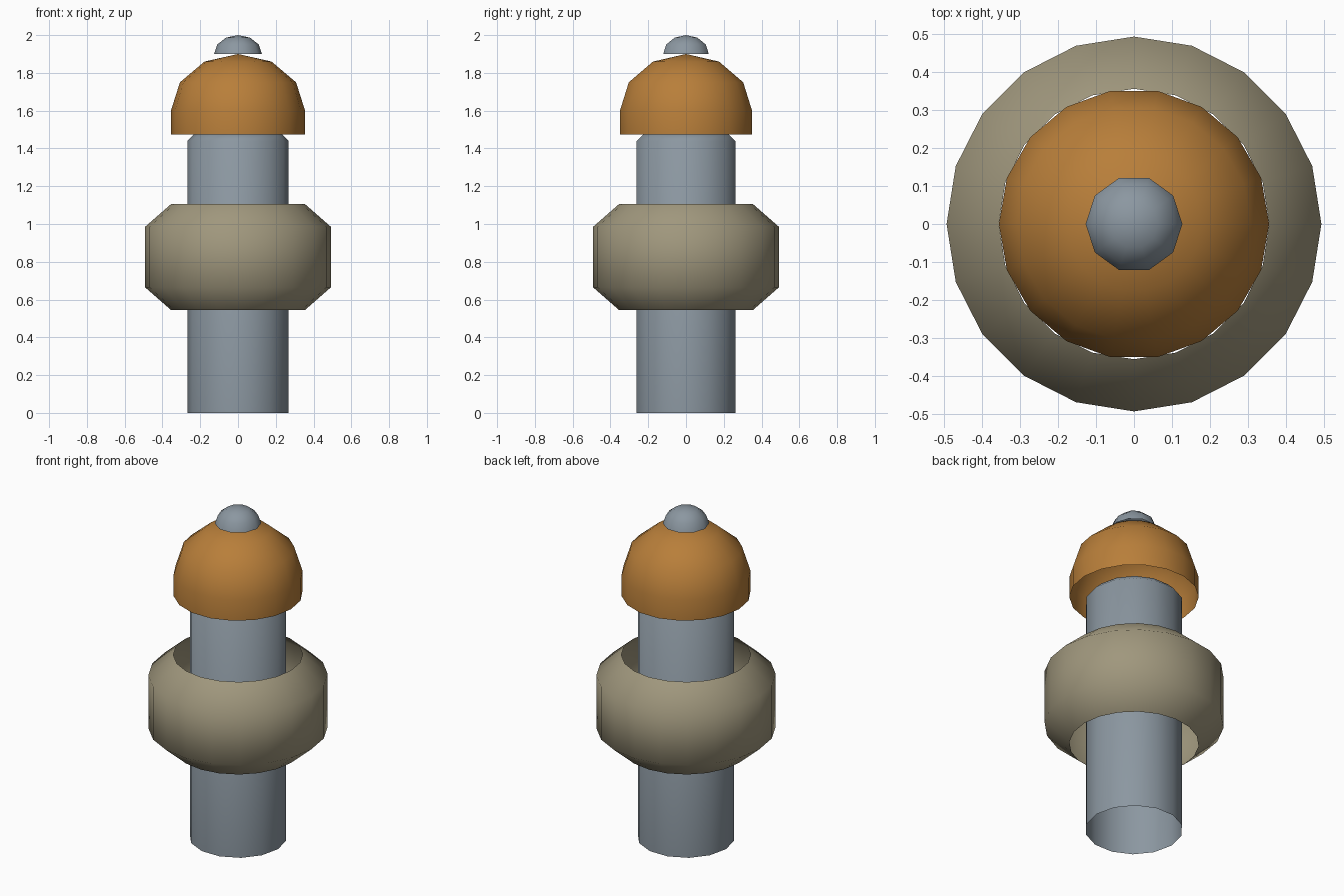
import bpy
import bmesh
from math import cos, sin, pi

if "Cube" in bpy.data.objects:
    bpy.data.objects.remove(bpy.data.objects["Cube"])


def material(name, rgb):
    m = bpy.data.materials.new(name)
    m.diffuse_color = (*rgb, 1)
    m.use_nodes = True
    m.node_tree.nodes["Principled BSDF"].inputs["Base Color"].default_value = m.diffuse_color
    return m


def lathe(name, profile, sides, mat):
    """Open thin shell turned around the z axis from (radius, height) points."""
    bm = bmesh.new()
    rows = []
    for r, z in profile:
        if r == 0:
            rows.append([bm.verts.new((0, 0, z))] * sides)
        else:
            rows.append([bm.verts.new((r * cos(2 * pi * i / sides),
                                       r * sin(2 * pi * i / sides), z))
                         for i in range(sides)])
    for low, high in zip(rows, rows[1:]):
        for i in range(sides):
            j = (i + 1) % sides
            corners = [low[i], low[j], high[j], high[i]]
            face = bm.faces.new(list(dict.fromkeys(corners)))
            face.smooth = True
    mesh = bpy.data.meshes.new(name)
    bm.to_mesh(mesh)
    bm.free()
    mesh.materials.append(mat)
    ob = bpy.data.objects.new(name, mesh)
    bpy.context.collection.objects.link(ob)
    return ob


def dome(radius, base, height):
    """Quarter-round profile in three steps, ending at the pole."""
    arc = [(radius * cos(k * pi / 6), base + height * sin(k * pi / 6))
           for k in range(3)]
    return arc + [(0, base + height)]


steel = material("steel grey", (0.26, 0.31, 0.355))
orange = material("burnt orange", (0.48, 0.21, 0.042))
tan = material("dull tan", (0.35, 0.31, 0.205))

# Central tube, open below, shallow rounded top
lathe("column", [(0.268, 0)] + dome(0.268, 1.44, 0.07), 14, steel)
# Chamfered collar, open at top and bottom
lathe("collar", [(0.355, 0.545), (0.492, 0.665), (0.492, 0.985), (0.355, 1.105)],
      20, tan)
# Cap with a short straight skirt
lathe("cap", [(0.355, 1.475)] + dome(0.355, 1.6, 0.30), 18, orange)
# Small button on top
lathe("knob", dome(0.127, 1.9, 0.10), 10, steel)
